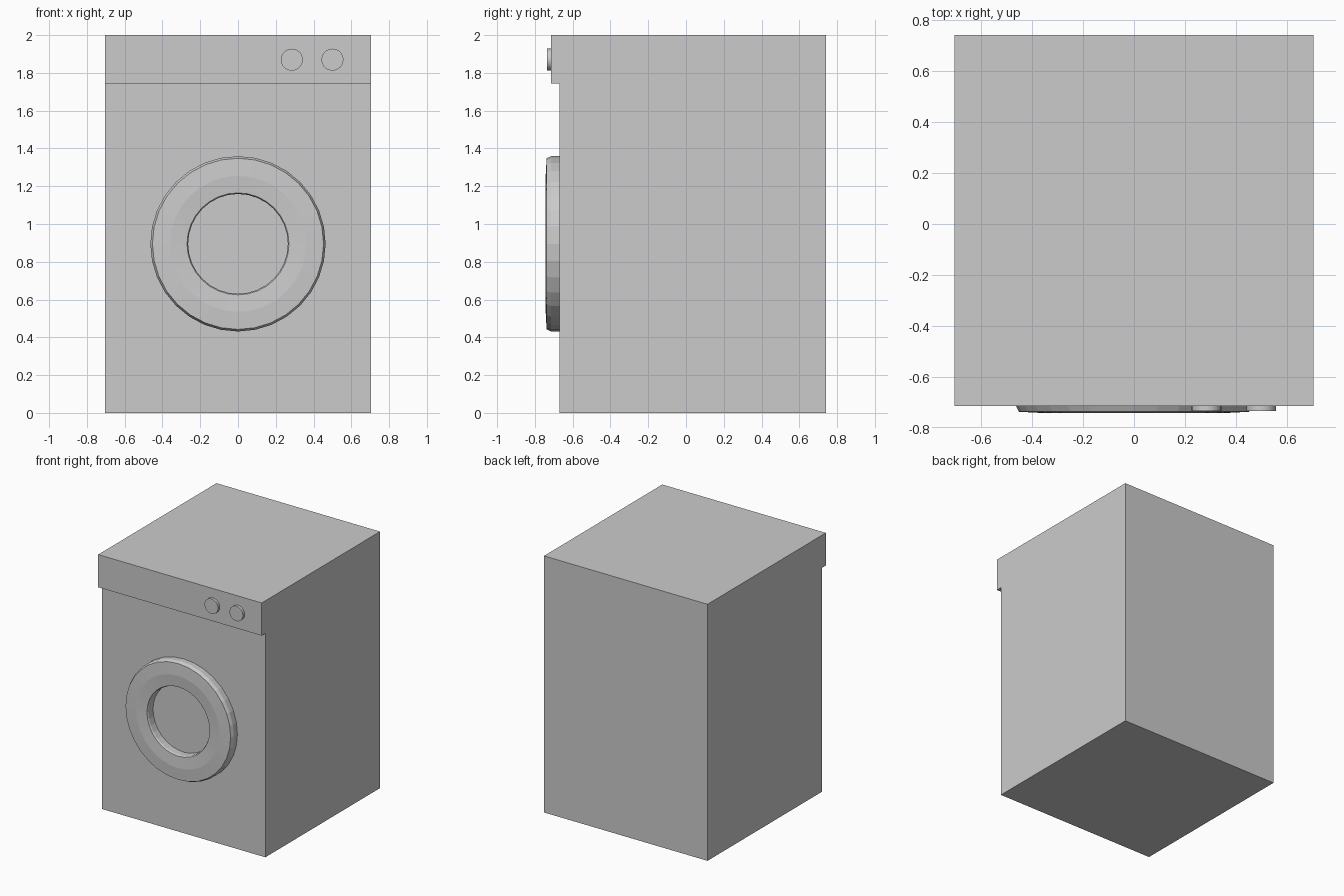
import bpy, bmesh
from math import pi, cos, sin

if "Cube" in bpy.data.objects:
    bpy.data.objects.remove(bpy.data.objects["Cube"])

FRONT = -0.67      # cabinet front plane
PANEL = -0.715     # control panel front plane


def finish(name, bm, smooth=False):
    bmesh.ops.recalc_face_normals(bm, faces=bm.faces)
    mesh = bpy.data.meshes.new(name)
    bm.to_mesh(mesh)
    bm.free()
    ob = bpy.data.objects.new(name, mesh)
    bpy.context.collection.objects.link(ob)
    if smooth:
        bpy.ops.object.select_all(action='DESELECT')
        ob.select_set(True)
        bpy.context.view_layer.objects.active = ob
        bpy.ops.object.shade_smooth_by_angle(angle=pi / 6)
    return ob


def extrude_side_profile(name, profile, half_width):
    """Extrude a (y, z) side outline across the width."""
    bm = bmesh.new()
    face = bm.faces.new([bm.verts.new((-half_width, y, z)) for y, z in profile])
    side = bmesh.ops.extrude_face_region(bm, geom=[face], use_keep_orig=True)
    moved = [v for v in side["geom"] if isinstance(v, bmesh.types.BMVert)]
    bmesh.ops.translate(bm, verts=moved, vec=(2 * half_width, 0, 0))
    return finish(name, bm)


def turn(name, profile, centre, sides, ring, smooth=False):
    """Turn an (r, y) profile about the y axis; a ring closes on itself."""
    cx, cz = centre
    bm = bmesh.new()
    loops = [[bm.verts.new((cx + r * cos(2 * pi * i / sides), y,
                            cz + r * sin(2 * pi * i / sides)))
              for i in range(sides)] for r, y in profile]
    pairs = list(zip(loops, loops[1:]))
    if ring:
        pairs.append((loops[-1], loops[0]))
    else:
        bm.faces.new(loops[0])
        bm.faces.new(loops[-1])
    for a, b in pairs:
        for i in range(sides):
            j = (i + 1) % sides
            bm.faces.new((a[i], a[j], b[j], b[i]))
    return finish(name, bm, smooth)


# Cabinet with the overhanging control panel as one stepped block
extrude_side_profile("cabinet", [
    (0.742, 0), (FRONT, 0), (FRONT, 1.745), (PANEL, 1.745),
    (PANEL, 2), (0.742, 2)], 0.705)

# Raised door ring around the round window
turn("door_ring", [
    (0.464, FRONT + 0.005), (0.464, -0.715), (0.453, -0.738), (0.36, -0.743),
    (0.27, -0.736), (0.264, -0.725), (0.264, FRONT + 0.005)],
    (0, 0.895), 32, True)

# Two control knobs
for label, x in (("left", 0.285), ("right", 0.50)):
    turn(label + "_knob", [(0.058, PANEL + 0.005), (0.058, -0.736)],
         (x, 1.87), 32, False, True)
